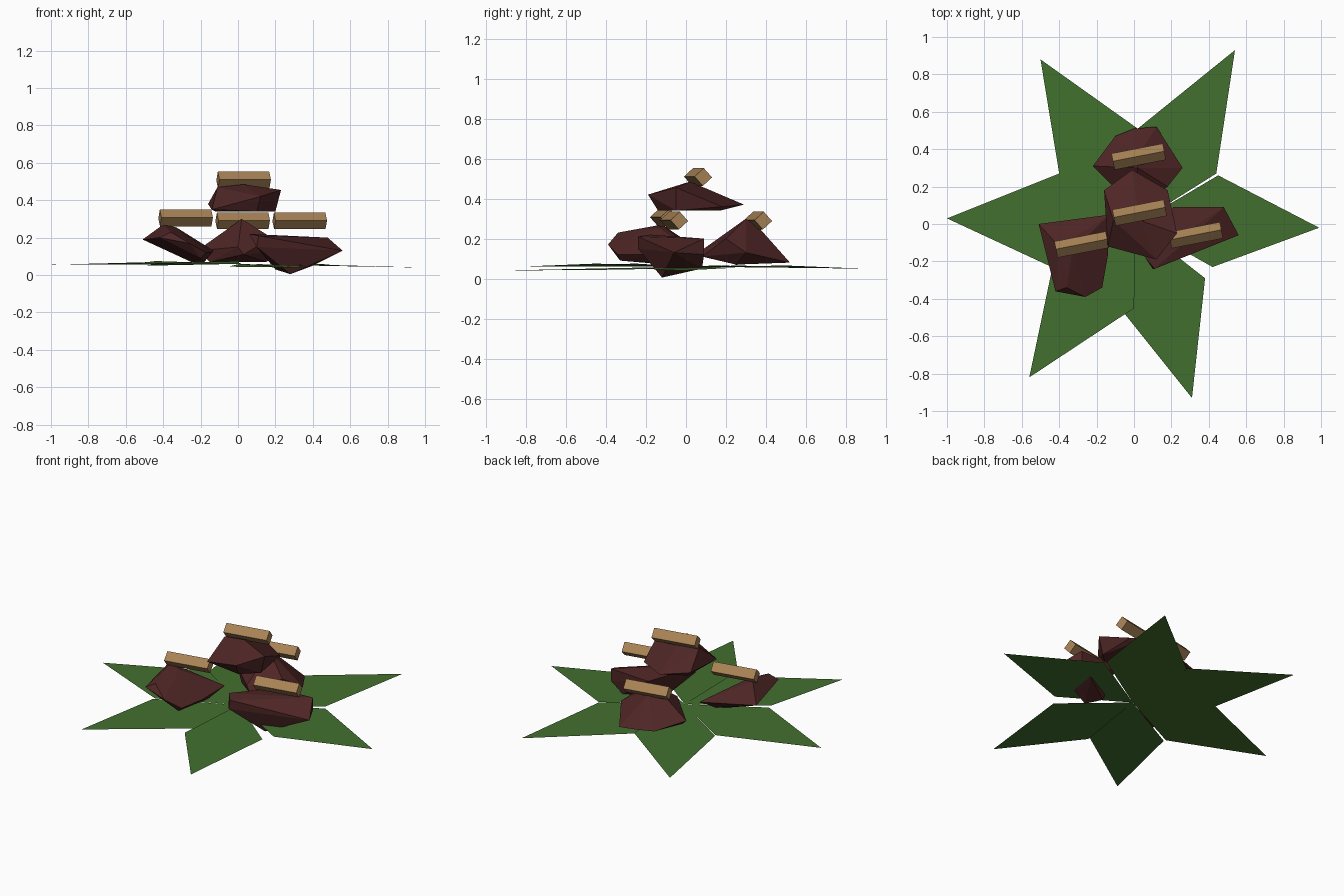
import bpy
import bmesh
from math import radians
from mathutils import Matrix

cube = bpy.data.objects.get("Cube")
if cube:
    bpy.data.objects.remove(cube, do_unlink=True)


def material(name, color):
    m = bpy.data.materials.new(name)
    m.use_nodes = True
    m.diffuse_color = color
    m.node_tree.nodes["Principled BSDF"].inputs["Base Color"].default_value = color
    return m


green = material("leaf green", (0.055, 0.162, 0.028, 1))
brown = material("dark red brown", (0.079, 0.019, 0.019, 1))
tan = material("light tan", (0.39, 0.225, 0.092, 1))


def finish(name, bm, mat):
    bmesh.ops.recalc_face_normals(bm, faces=bm.faces[:])
    mesh = bpy.data.meshes.new(name)
    bm.to_mesh(mesh)
    bm.free()
    mesh.materials.append(mat)
    obj = bpy.data.objects.new(name, mesh)
    bpy.context.collection.objects.link(obj)


def leaf(name, tip, side_a, side_b):
    """Flat kite-shaped leaf growing from the centre."""
    bm = bmesh.new()
    points = [(0.01, 0, 0.06), side_a, tip, side_b]
    face = bm.faces.new([bm.verts.new(p) for p in points])
    face.normal_update()
    mesh_up = face.normal.z > 0
    if not mesh_up:
        face.normal_flip()
    mesh = bpy.data.meshes.new(name)
    bm.to_mesh(mesh)
    bm.free()
    mesh.materials.append(green)
    bpy.context.collection.objects.link(bpy.data.objects.new(name, mesh))


def chunk(name, points):
    """Faceted lump wrapped around a few corner points."""
    bm = bmesh.new()
    verts = [bm.verts.new(p) for p in points]
    hull = bmesh.ops.convex_hull(bm, input=verts)
    loose = {v for v in hull["geom_interior"] if isinstance(v, bmesh.types.BMVert)}
    bmesh.ops.delete(bm, geom=list(loose), context="VERTS")
    finish(name, bm, brown)


def bar(name, centre):
    """Square bar resting on its edge, turned slightly."""
    bm = bmesh.new()
    matrix = (Matrix.Translation(centre) @ Matrix.Rotation(radians(11), 4, "Z")
              @ Matrix.Rotation(radians(42), 4, "X")
              @ Matrix.Diagonal((0.28, 0.063, 0.063, 1)))
    bmesh.ops.create_cube(bm, size=1, matrix=matrix)
    finish(name, bm, tan)


# Star of leaves
leaf("leaf_left", (0.99, -0.02, 0.04), (0.42, -0.23, 0.05), (0.45, 0.26, 0.055))
leaf("leaf_back_left", (0.54, 0.93, 0.05), (0.44, 0.27, 0.06), (0.02, 0.51, 0.06))
leaf("leaf_back_right", (-0.5, 0.88, 0.05), (0.02, 0.51, 0.065), (-0.4, 0.27, 0.065))
leaf("leaf_right", (-1, 0.03, 0.055), (-0.4, 0.27, 0.07), (-0.44, -0.23, 0.07))
leaf("leaf_front_right", (-0.56, -0.82, 0.06), (-0.44, -0.25, 0.075), (0, -0.45, 0.075))
leaf("leaf_front_left", (0.31, -0.93, 0.04), (-0.05, -0.48, 0.045), (0.38, -0.29, 0.045))

# Faceted chunks
chunk("chunk_right", [
    (-0.51, 0, 0.19), (-0.4, -0.12, 0.27), (-0.33, -0.14, 0.255),
    (-0.13, 0.05, 0.13), (-0.14, -0.17, 0.12), (-0.17, -0.34, 0.12),
    (-0.26, -0.39, 0.17), (-0.42, -0.36, 0.2), (-0.36, -0.34, 0.23),
    (-0.25, -0.1, 0.07), (-0.18, -0.05, 0.07), (-0.2, -0.33, 0.09)])
chunk("chunk_left", [
    (0.56, -0.06, 0.13), (0.48, 0.09, 0.2), (0.21, 0.09, 0.19),
    (0.06, -0.18, 0.22), (0.11, -0.24, 0.21), (0.1, -0.24, 0.15),
    (0.28, -0.12, 0.005), (0.2, -0.05, 0.03), (0.4, 0.08, 0.05),
    (0.48, 0.09, 0.12)])
chunk("chunk_back", [
    (-0.22, 0.31, 0.13), (-0.1, 0.47, 0.09), (0, 0.51, 0.09),
    (0.12, 0.52, 0.08), (0.26, 0.3, 0.13), (0.18, 0.2, 0.2),
    (0.02, 0.3, 0.3), (0.02, 0.36, 0.26), (0, 0.09, 0.15),
    (0.03, 0.08, 0.11), (-0.15, 0.25, 0.07), (0.15, 0.25, 0.07)])
chunk("chunk_top", [
    (-0.01, 0.29, 0.37), (0.18, 0.18, 0.36), (0.23, -0.05, 0.455),
    (0.2, -0.05, 0.34), (0.12, -0.19, 0.42), (-0.14, -0.12, 0.35),
    (-0.16, 0.18, 0.38), (-0.11, 0.02, 0.47), (0.03, 0.02, 0.485),
    (-0.12, 0.15, 0.34), (0.15, 0.17, 0.34), (0.1, -0.14, 0.34)])

# One bar lying on each chunk
bar("bar_right", (-0.28, -0.11, 0.305))
bar("bar_left", (0.33, -0.06, 0.29))
bar("bar_back", (0.025, 0.36, 0.29))
bar("bar_top", (0.03, 0.06, 0.508))
